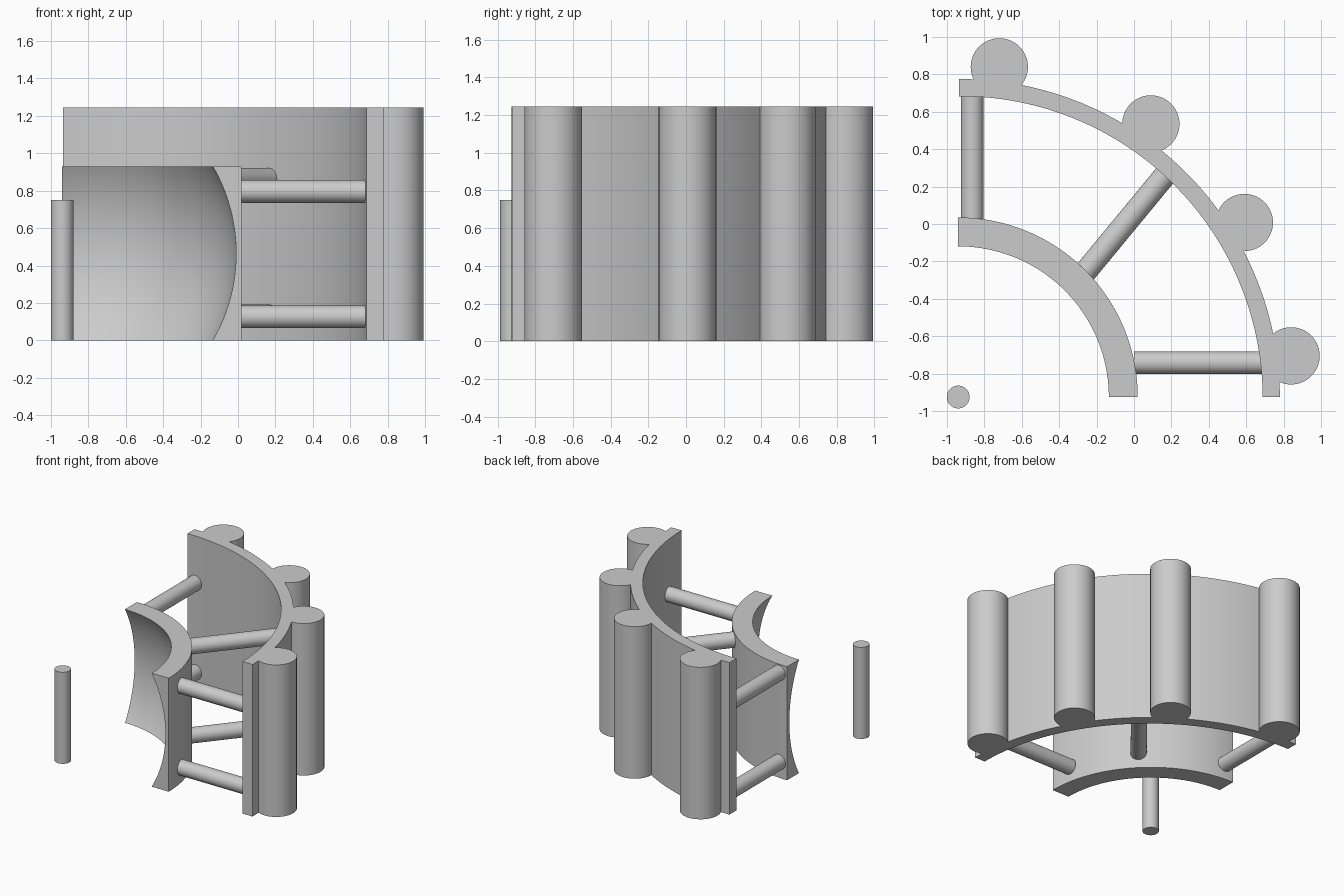
import bpy, bmesh, math
from mathutils import Vector

if "Cube" in bpy.data.objects:
    bpy.data.objects.remove(bpy.data.objects["Cube"])

grey = bpy.data.materials.new("light grey")
grey.diffuse_color = (0.6, 0.6, 0.6, 1)
grey.use_nodes = True
grey.node_tree.nodes["Principled BSDF"].inputs["Base Color"].default_value = grey.diffuse_color

AXIS = (-0.94, -0.925)        # centre of the inner ring and post
OUTER_AXIS = (-0.93, -0.935)  # centre of the outer wall


def finish(name, bm):
    bmesh.ops.recalc_face_normals(bm, faces=bm.faces[:])
    mesh = bpy.data.meshes.new(name)
    bm.to_mesh(mesh)
    bm.free()
    mesh.materials.append(grey)
    obj = bpy.data.objects.new(name, mesh)
    bpy.context.collection.objects.link(obj)
    bpy.ops.object.select_all(action='DESELECT')
    obj.select_set(True)
    bpy.context.view_layer.objects.active = obj
    bpy.ops.object.shade_smooth_by_angle(angle=math.radians(30))
    return obj


def rod(name, start, end, radius, sides=48):
    """Cylinder between two points."""
    a, b = Vector(start), Vector(end)
    bm = bmesh.new()
    bmesh.ops.create_cone(bm, cap_ends=True, segments=sides, radius1=radius,
                          radius2=radius, depth=(b - a).length)
    turn = (b - a).to_track_quat('Z', 'Y').to_matrix()
    bmesh.ops.rotate(bm, verts=bm.verts[:], matrix=turn)
    bmesh.ops.translate(bm, verts=bm.verts[:], vec=(a + b) / 2)
    return finish(name, bm)


def sweep(name, centre, profile, start, end, steps=64):
    """Turn a closed (radius, z) profile through an arc and cap both ends."""
    bm = bmesh.new()
    rings = []
    for i in range(steps + 1):
        t = math.radians(start + (end - start) * i / steps)
        rings.append([bm.verts.new((centre[0] + r * math.cos(t),
                                    centre[1] + r * math.sin(t), z))
                      for r, z in profile])
    n = len(profile)
    for a, b in zip(rings, rings[1:]):
        for j in range(n):
            k = (j + 1) % n
            bm.faces.new((a[j], a[k], b[k], b[j]))
    bm.faces.new(rings[0])
    bm.faces.new(rings[-1][::-1])
    return finish(name, bm)


# Inner quarter ring, hollowed by a sphere
H, BALL = 0.93, 0.93
hollow = []
for i in range(33):
    z = H * i / 32
    hollow.append((math.sqrt(BALL ** 2 - (z - H / 2) ** 2), z))
sweep("inner_ring", AXIS, [(0.96, H), (0.96, 0)] + hollow, 0, 90)

# Tall outer quarter wall
sweep("outer_wall", OUTER_AXIS,
      [(1.618, 0), (1.71, 0), (1.71, 1.245), (1.618, 1.245)], 0.35, 90.2)

# Round columns on the outside of the wall
for i, (x, y) in enumerate([(-0.72, 0.84), (0.09, 0.535), (0.59, 0.008), (0.84, -0.705)]):
    rod(f"column_{i + 1}", (x, y, 0), (x, y, 1.245), 0.153, 64)

# Free-standing post at the centre
rod("centre_post", (-0.94, -0.925, 0), (-0.94, -0.925, 0.75), 0.061)

# Spokes joining ring and wall, in upper and lower pairs
spokes = [("left", (-0.865, 0.01), (-0.865, 0.70), (0.13, 0.86)),
          ("middle", (-0.265, -0.262), (0.18, 0.277), (0.13, 0.86)),
          ("right", (0.0, -0.742), (0.69, -0.742), (0.126, 0.796))]
for side, a, b, heights in spokes:
    for level, z in zip(("lower", "upper"), heights):
        rod(f"{side}_{level}_spoke", (*a, z), (*b, z), 0.061)
